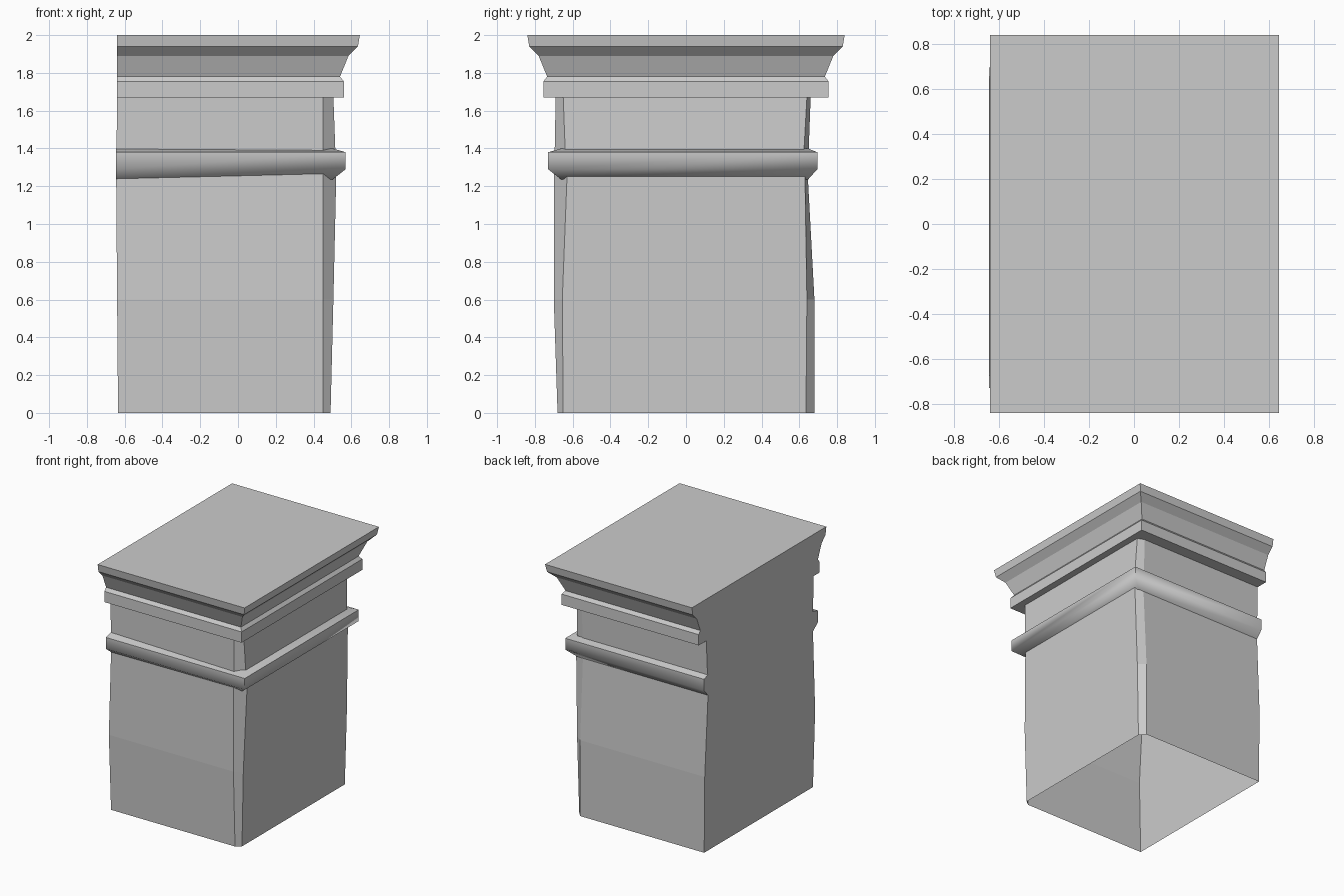
import bpy
import bmesh
import math

if "Cube" in bpy.data.objects:
    bpy.data.objects.remove(bpy.data.objects["Cube"], do_unlink=True)

BACK = -0.64

stone = bpy.data.materials.new("grey stone")
stone.use_nodes = True
colour = (0.6, 0.6, 0.6, 1)
stone.diffuse_color = colour
stone.node_tree.nodes["Principled BSDF"].inputs["Base Color"].default_value = colour


def loft(name, sections, cap_top=False, smooth=None):
    """Skin a stack of closed outlines, optionally capping the last."""
    bm = bmesh.new()
    rings = [[bm.verts.new(p) for p in s] for s in sections]
    n = len(rings[0])
    for low, high in zip(rings, rings[1:]):
        for i in range(n):
            j = (i + 1) % n
            bm.faces.new((low[i], low[j], high[j], high[i]))
    if cap_top:
        bm.faces.new(rings[-1])
    mesh = bpy.data.meshes.new(name)
    bm.to_mesh(mesh)
    bm.free()
    mesh.materials.append(stone)
    obj = bpy.data.objects.new(name, mesh)
    bpy.context.collection.objects.link(obj)
    if smooth:
        bpy.ops.object.select_all(action='DESELECT')
        obj.select_set(True)
        bpy.context.view_layer.objects.active = obj
        bpy.ops.object.shade_smooth_by_angle(angle=math.radians(smooth))
    return obj


def rectangle(back, x, front, rear, z):
    return [(back, front, z), (x, front, z), (x, rear, z), (back, rear, z)]


def shaft_section(z, back, side, front_wall, front, chamfer_front, chamfer_rear, rear):
    """Outline with worn corners on the free side."""
    return [(back, front_wall, z), (0.45, front, z), (side, chamfer_front, z),
            (side, chamfer_rear, z), (0.45, rear, z), (back, rear, z)]


# Worn shaft, open underneath
loft("shaft", [
    shaft_section(0.0, -0.635, 0.49, -0.68, -0.68, -0.65, 0.635, 0.68),
    shaft_section(0.6, -0.64, 0.505, -0.70, -0.70, -0.655, 0.64, 0.68),
    shaft_section(1.25, -0.645, 0.52, -0.665, -0.70, -0.63, 0.63, 0.645),
    shaft_section(1.4, -0.643, 0.515, -0.67, -0.695, -0.64, 0.625, 0.65),
    shaft_section(1.67, BACK, 0.505, -0.68, -0.69, -0.65, 0.64, 0.66),
])

# Rounded band with mitred corners
loft("band", [rectangle(-0.645, 0.57 - o, -0.73 + o, 0.695 - o * 0.7, z)
              for o, z in [(0.07, 1.235), (0.0, 1.29), (0.0, 1.38), (0.07, 1.40)]],
     smooth=60)

# Cornice: underside, fillet, cove and top slab
loft("cornice", [rectangle(BACK, 0.645 - o, -0.84 + o, 0.84 - o, z)
                 for o, z in [(0.22, 1.67), (0.085, 1.67), (0.085, 1.755), (0.105, 1.78),
                              (0.06, 1.89), (0.01, 1.94), (0.0, 2.0)]],
     cap_top=True)
